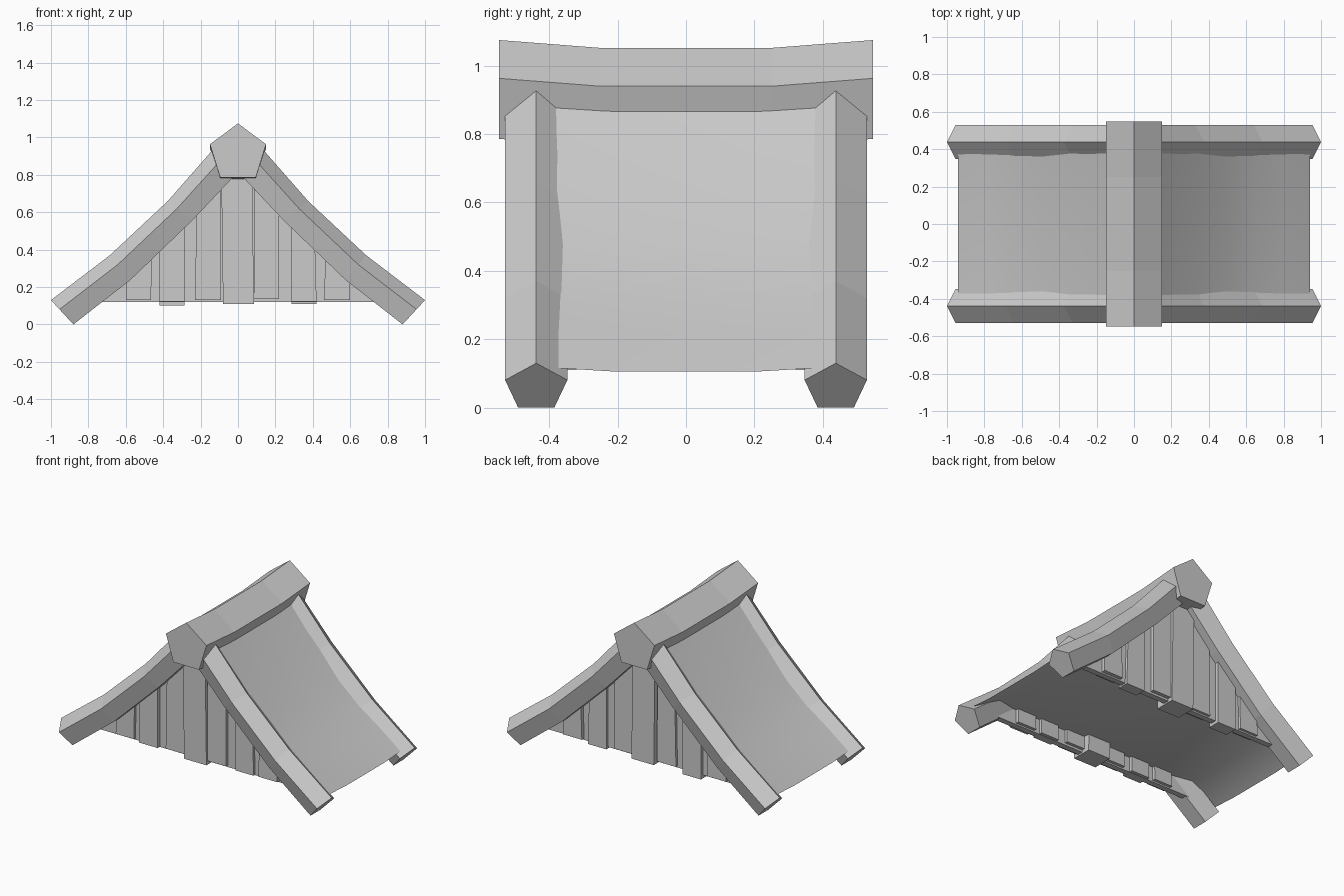
import bpy
import bmesh
from math import radians

if "Cube" in bpy.data.objects:
    bpy.data.objects.remove(bpy.data.objects["Cube"])


def make(name, verts, faces):
    me = bpy.data.meshes.new(name)
    me.from_pydata(verts, [], faces)
    # consistent outward normals
    bm = bmesh.new()
    bm.from_mesh(me)
    bmesh.ops.recalc_face_normals(bm, faces=bm.faces)
    bm.to_mesh(me)
    bm.free()
    ob = bpy.data.objects.new(name, me)
    bpy.context.collection.objects.link(ob)
    return ob


def loft(name, rings):
    """Skin a list of equal-sized closed sections and cap both ends."""
    n = len(rings[0])
    verts = [v for r in rings for v in r]
    faces = [(i * n + j, i * n + (j + 1) % n, (i + 1) * n + (j + 1) % n, (i + 1) * n + j)
             for i in range(len(rings) - 1) for j in range(n)]
    faces += [tuple(range(n)), tuple(range(len(verts) - n, len(verts)))]
    return make(name, verts, faces)


def extrude_y(name, outline, y0, y1):
    return loft(name, [[(x, y, z) for x, z in outline] for y in (y0, y1)])


def lerp_path(path, x):
    """Height of a falling path at |x|."""
    x = abs(x)
    for (xa, za), (xb, zb) in zip(path, path[1:]):
        if x <= xb:
            return za + (zb - za) * (x - xa) / (xb - xa)
    return path[-1][1]


def mirrored(half):
    return half + [(-x, z) for x, z in reversed(half)]


# Four curved rafters with a pentagonal section
TOP = [(1.0, .13), (.685, .37), (.375, .66), (.125, .945)]
LOW = [(.88, .0), (.575, .238), (.245, .555), (.0, .815)]
SECTION = [(0, 0), (.091, .38), (.053, 1), (-.053, 1), (-.091, .38)]
for side, sx in (("right", 1), ("left", -1)):
    for end, y in (("front", -.438), ("back", .438)):
        rings = [[(sx * (t[0] + (b[0] - t[0]) * d), y + w, t[1] + (b[1] - t[1]) * d)
                  for w, d in SECTION] for t, b in zip(TOP, LOW)]
        loft(f"{end}_{side}_rafter", rings)

# Sagging ridge beam
RIDGE = [(0, 1.052), (.15, .94), (.095, .763), (-.095, .763), (-.15, .94)]
loft("ridge_beam", [[(x, y, z + dz) for x, z in RIDGE]
                    for y, dz in ((-.547, .023), (-.25, 0), (.25, 0), (.547, .023))])

# Roof body, smooth concave slopes, thin eaves, closed underneath
SLOPE = [(.05, .96), (.125, .868), (.24, .735), (.35, .614), (.49, .468),
         (.64, .33), (.79, .220), (.94, .105), (.75, .21)]
roof = loft("roof", [[(x, y, z + dz) for x, z in mirrored(SLOPE)]
                     for y, dz in ((-.4, .012), (-.2, 0), (.2, 0), (.4, .012))])
bpy.context.view_layer.objects.active = roof
roof.select_set(True)
bpy.ops.object.shade_smooth_by_angle(angle=radians(30))
roof.select_set(False)

# Gable boards: bottom left, bottom right, top left, top right,
# front bottom z, back bottom z
BOARDS = [(-.60, -.465, -.59, -.46, .13, .13),
          (-.42, -.285, -.42, -.285, .122, .10),
          (-.23, -.09, -.22, -.095, .13, .13),
          (.085, .22, .085, .22, .135, .135),
          (.285, .42, .285, .41, .122, .11),
          (.46, .60, .47, .60, .13, .13)]
MID = [(0, .86), (.06, .86), (.30, .60), (.62, .28), (.90, .05)]
PANEL = [(.80, .12), (.62, .29), (.30, .60), (.06, .86)]
for end, s in (("front", -1), ("back", 1)):
    for i, (bl, br, tl, tr, zf, zb) in enumerate(BOARDS):
        z = zf if s < 0 else zb
        quad = [(bl, z), (br, z), (tr, lerp_path(MID, tr)), (tl, lerp_path(MID, tl))]
        extrude_y(f"{end}_gable_board_{i + 1}", quad, s * (.435 + .008 * (i % 2)), s * .36)
    # Centre post and backing panel
    extrude_y(f"{end}_gable_post", [(-.08, .11), (.085, .11), (.075, .86), (-.09, .86)],
              s * .455, s * .32)
    extrude_y(f"{end}_gable_panel", mirrored(PANEL), s * .418, s * .38)
